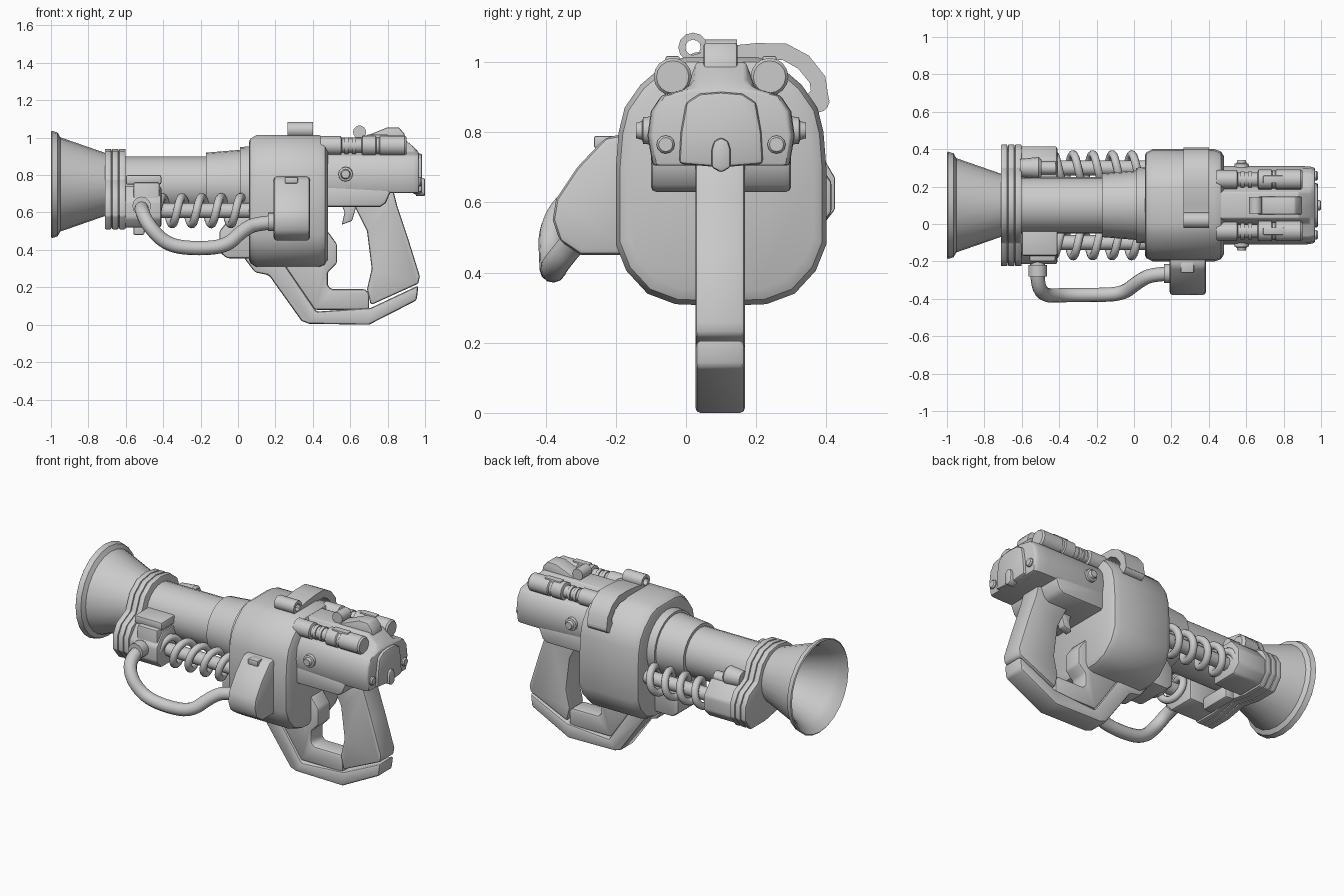
import bpy, bmesh, math
from mathutils import Vector

CY, CZ = 0.1, 0.75  # barrel axis


def finish(name, bm, bevel=0.0, angle=35, segs=2):
    bmesh.ops.recalc_face_normals(bm, faces=bm.faces)
    if bevel:
        es = [e for e in bm.edges if len(e.link_faces) == 2 and e.calc_face_angle(0) > 0.6]
        bmesh.ops.bevel(bm, geom=es, offset=bevel, segments=segs, profile=0.5,
                        affect='EDGES', clamp_overlap=True)
    me = bpy.data.meshes.new(name)
    bm.to_mesh(me)
    bm.free()
    ob = bpy.data.objects.new(name, me)
    bpy.context.collection.objects.link(ob)
    bpy.ops.object.select_all(action='DESELECT')
    ob.select_set(True)
    bpy.context.view_layer.objects.active = ob
    bpy.ops.object.shade_smooth_by_angle(angle=math.radians(angle))
    return ob


def loft(name, rings, bevel=0.0, closed=False):
    bm = bmesh.new()
    vs = [[bm.verts.new(p) for p in r] for r in rings]
    n = len(vs[0])
    for a, b in zip(vs, vs[1:]):
        for i in range(n):
            bm.faces.new((a[i], a[(i + 1) % n], b[(i + 1) % n], b[i]))
    bm.faces.new(vs[0])
    bm.faces.new(vs[-1])
    return finish(name, bm, bevel)


def prism_x(name, pts, x0, x1, bevel=0.0):      # profile in (y, z)
    return loft(name, [[(x, y, z) for y, z in pts] for x in (x0, x1)], bevel)


def prism_y(name, pts, y0, y1, bevel=0.0):      # profile in (x, z)
    return loft(name, [[(x, y, z) for x, z in pts] for y in (y0, y1)], bevel)


def box(name, x, y, z, bevel=0.01):
    return prism_x(name, [(y[0], z[0]), (y[1], z[0]), (y[1], z[1]), (y[0], z[1])], *x, bevel)


def sym(half):                                   # mirror (dy, z) profile about the axis plane
    return [(CY + d, z) for d, z in half] + [(CY - d, z) for d, z in reversed(half) if d > 0]


def lathe(name, prof, y=CY, z=CZ, n=24, axis='x', x=0):
    """Revolve (position, radius) pairs round an x or y axis."""
    def pt(p, r, a):
        u, v = r * math.cos(a), r * math.sin(a)
        return (x + p, y + u, z + v) if axis == 'x' else (x + u, y + p, z + v)
    return loft(name, [[pt(p, r, 2 * math.pi * i / n) for i in range(n)] for p, r in prof])


def tube(name, pts, r, smooth=True, res=4):
    cu = bpy.data.curves.new(name, 'CURVE')
    cu.dimensions = '3D'
    cu.bevel_depth, cu.bevel_resolution, cu.use_fill_caps = r, res, True
    sp = cu.splines.new('NURBS' if smooth else 'POLY')
    sp.points.add(len(pts) - 1)
    for p, c in zip(sp.points, pts):
        p.co = (*c, 1)
    if smooth:
        sp.order_u, sp.use_endpoint_u, sp.resolution_u = 3, True, 6
    ob = bpy.data.objects.new(name, cu)
    bpy.context.collection.objects.link(ob)
    return ob


# Flared muzzle, open at the front
lathe("muzzle_bell", [(-0.70, 0.165), (-0.95, 0.252), (-0.965, 0.278), (-0.995, 0.287), (-1.0, 0.28),
                      (-0.97, 0.25), (-0.93, 0.225), (-0.715, 0.14)])
# Barrel and stepped rear collar
lathe("barrel", [(-0.62, 0.15), (-0.1, 0.15)])
lathe("barrel_collar", [(-0.17, 0.152), (-0.17, 0.17), (0.01, 0.185), (0.01, 0.2), (0.09, 0.205)])

# Three stacked flange plates
flange = sym([(0, 0.94), (0.09, 0.925), (0.16, 0.87), (0.2, 0.775), (0.29, 0.73), (0.325, 0.67),
              (0.325, 0.58), (0.27, 0.51), (0.13, 0.51), (0, 0.535)])
for i in range(3):
    x = -0.712 + i * 0.038
    prism_x(f"flange_plate_{i + 1}", flange, x, x + 0.035, 0.006)
core = [(CY + (y - CY) * 0.95, 0.73 + (z - 0.73) * 0.95) for y, z in flange]
prism_x("flange_core", core, -0.70, -0.61)

# Spring housings, rods and coils on both sides
for s, side in ((-1, "left"), (1, "right")):
    Y = lambda d: CY + s * d
    prism_x(f"spring_housing_{side}", [(Y(0.1), 0.52), (Y(0.27), 0.52), (Y(0.315), 0.57), (Y(0.315), 0.66),
                                       (Y(0.25), 0.74), (Y(0.1), 0.74)], -0.61, -0.41, 0.012)
    lathe(f"spring_rod_{side}", [(-0.45, 0.04), (0.08, 0.04)], Y(0.2), 0.61, 12)
    n = 4.4
    coil = [(-0.43 + 0.46 * t / 96, Y(0.2 + 0.073 * math.cos(2 * math.pi * n * t / 96)),
             0.61 + 0.073 * math.sin(2 * math.pi * n * t / 96)) for t in range(97)]
    tube(f"coil_spring_{side}", coil, 0.022, False, 3)

# Housing details: left cap plate and frame, lower lug, right knob
box("housing_cap", (-0.6, -0.41), (-0.17, 0.02), (0.75, 0.8))
box("housing_face", (-0.56, -0.42), (-0.2, -0.05), (0.575, 0.76))
box("housing_lug", (-0.56, -0.5), (0.0, 0.2), (0.48, 0.56))
lathe("knob", [(-0.61, 0.048), (-0.51, 0.058), (-0.495, 0.045)], 0.3, 0.77, 16)
lathe("knob_stem", [(-0.58, 0.035), (-0.42, 0.035)], 0.3, 0.74, 12)

# Hose from the housing to the side box
lathe("hose_fitting", [(-0.05, 0.05), (0.01, 0.05), (0.01, 0.04), (0.06, 0.04)], -0.23, 0.635, 12, 'y', -0.515)
tube("hose", [(-0.515, -0.2, 0.635), (-0.52, -0.32, 0.62), (-0.48, -0.385, 0.53), (-0.38, -0.38, 0.425),
              (-0.22, -0.38, 0.405), (-0.06, -0.375, 0.42), (0.02, -0.31, 0.5), (0.1, -0.265, 0.545),
              (0.24, -0.265, 0.55)], 0.038)
lathe("hose_collar", [(0.16, 0.05), (0.2, 0.05)], -0.265, 0.55, 16)

# Main body with rounded section
body = sym([(0, 1.015), (0.1, 1.015), (0.16, 0.995), (0.23, 0.935), (0.275, 0.87), (0.292, 0.8), (0.3, 0.7),
            (0.3, 0.48), (0.27, 0.405), (0.21, 0.34), (0.13, 0.31), (0, 0.305)])
ring = lambda x, k: [(x, CY + (y - CY) * k, 0.66 + (z - 0.66) * k) for y, z in body]
loft("main_body", [ring(0.06, 0.9), ring(0.065, 0.94), ring(0.1, 1.0), ring(0.43, 1.0),
                   ring(0.465, 0.96), ring(0.48, 0.88)])
prism_y("body_lower_front", [(-0.1, 0.39), (-0.06, 0.355), (0.1, 0.355), (0.1, 0.6), (-0.02, 0.6), (-0.1, 0.5)],
        -0.02, 0.22, 0.015)

# Side box on the left
prism_x("side_box", [(-0.15, 0.8), (-0.23, 0.785), (-0.31, 0.70), (-0.37, 0.61), (-0.38, 0.55), (-0.36, 0.49),
                     (-0.3, 0.45), (-0.15, 0.45)], 0.19, 0.385, 0.018)
box("side_box_latch", (0.25, 0.32), (-0.262, -0.2), (0.755, 0.79), 0.006)

# Curled strap over the body top
mid = [(0.02 + 0.032 * math.cos(a), 1.042 + 0.032 * math.sin(a))
       for a in [math.radians(d) for d in range(-30, 271, 30)]]
path = mid + [(0.1, 1.02), (0.2, 1.03), (0.28, 1.03), (0.335, 1.0), (0.375, 0.95), (0.385, 0.88)]
left, right = [], []
for i, p in enumerate(path):
    a, b = Vector(path[max(i - 1, 0)]), Vector(path[min(i + 1, len(path) - 1)])
    d = (b - a).normalized()
    h = 0.01 if i < len(mid) else 0.024
    left.append((p[0] - d.y * h, p[1] + d.x * h))
    right.append((p[0] + d.y * h, p[1] - d.x * h))
prism_x("top_strap", left + right[::-1], 0.265, 0.4)
lathe("strap_end", [(0.265, 0.034), (0.4, 0.034)], 0.375, 0.89, 12)

# Rear receiver, sloped at the back
rec = sym([(0, 1.0), (0.07, 1.0), (0.1, 0.925), (0.17, 0.905), (0.2, 0.86), (0.21, 0.79), (0.195, 0.705), (0, 0.705)])
loft("receiver", [[(x, CY + (y - CY) * k, min(z, top)) for y, z in rec]
                  for x, k, top in ((0.44, 1, 1.0), (0.88, 1, 1.0), (0.94, 0.99, 0.95), (0.968, 0.95, 0.92))], 0.008)
prism_y("receiver_lower", [(0.44, 0.63), (0.76, 0.63), (0.79, 0.65), (0.82, 0.72), (0.44, 0.75)], -0.1, 0.3, 0.015)
prism_x("rear_cap", sym([(0, 0.915), (0.06, 0.91), (0.1, 0.885), (0.115, 0.8), (0.12, 0.71), (0, 0.7)]),
        0.93, 0.985, 0.012)
prism_x("rear_catch", sym([(0, 0.785), (0.02, 0.775), (0.027, 0.75), (0.027, 0.7), (0, 0.685)]), 0.95, 1.0, 0.008)

# Twin tubes and screws, both sides
for s, side in ((-1, "left"), (1, "right")):
    y = CY + s * 0.138
    lathe(f"top_tube_{side}", [(0.44, 0.05), (0.55, 0.05), (0.555, 0.037), (0.66, 0.037), (0.665, 0.054),
                               (0.735, 0.054), (0.74, 0.047), (0.755, 0.047), (0.76, 0.054), (0.89, 0.054),
                               (0.9, 0.046)], y, 0.958, 16)
    for k in (0.58, 0.62):
        lathe(f"tube_band_{side}", [(k - 0.01, 0.044), (k + 0.01, 0.044)], y, 0.958, 16)
    box(f"tube_clip_{side}", (0.69, 0.8), (y - 0.02, y + 0.02), (0.98, 1.017), 0.005)
    lathe(f"side_screw_{side}", [(s * 0.18, 0.042), (s * 0.222, 0.038), (s * 0.225, 0.027), (s * 0.242, 0.022)],
          CY, 0.805, 12, 'y', 0.575)
    lathe(f"rear_screw_{side}", [(0.94, 0.026), (0.975, 0.026), (0.983, 0.02)], CY + s * 0.158, 0.765, 12)

# Hammer wedge and pivot roller on the top
prism_y("hammer", [(0.6, 0.98), (0.7, 1.015), (0.8, 1.055), (0.86, 1.055), (0.89, 1.02), (0.9, 0.97)],
        0.05, 0.147, 0.008)
lathe("hammer_roller", [(-0.045, 0.035), (0.045, 0.035)], CY, 1.03, 14, 'y', 0.65)

# Grip, trigger and guard
prism_y("grip", [(0.6, 0.72), (0.62, 0.64), (0.69, 0.5), (0.715, 0.3), (0.69, 0.19), (0.71, 0.105), (0.965, 0.22),
                 (0.972, 0.26), (0.91, 0.46), (0.85, 0.64), (0.83, 0.72)], 0.027, 0.168, 0.012)
prism_y("trigger", [(0.54, 0.68), (0.57, 0.6), (0.555, 0.535), (0.61, 0.555), (0.64, 0.66)], 0.075, 0.125, 0.006)
prism_y("guard_inner", [(0.2, 0.5), (0.26, 0.3), (0.41, 0.08), (0.7, 0.08), (0.7, 0.17), (0.68, 0.19), (0.5, 0.19),
                        (0.48, 0.21), (0.48, 0.28), (0.53, 0.33), (0.53, 0.43), (0.48, 0.5)], 0.037, 0.158, 0.012)
prism_y("guard_outer", [(0.03, 0.36), (0.09, 0.28), (0.165, 0.265), (0.34, 0.02), (0.38, 0.005), (0.7, 0.0),
                        (0.955, 0.13), (0.965, 0.21), (0.71, 0.09), (0.42, 0.07), (0.25, 0.32), (0.2, 0.4)],
        0.027, 0.168, 0.014)
